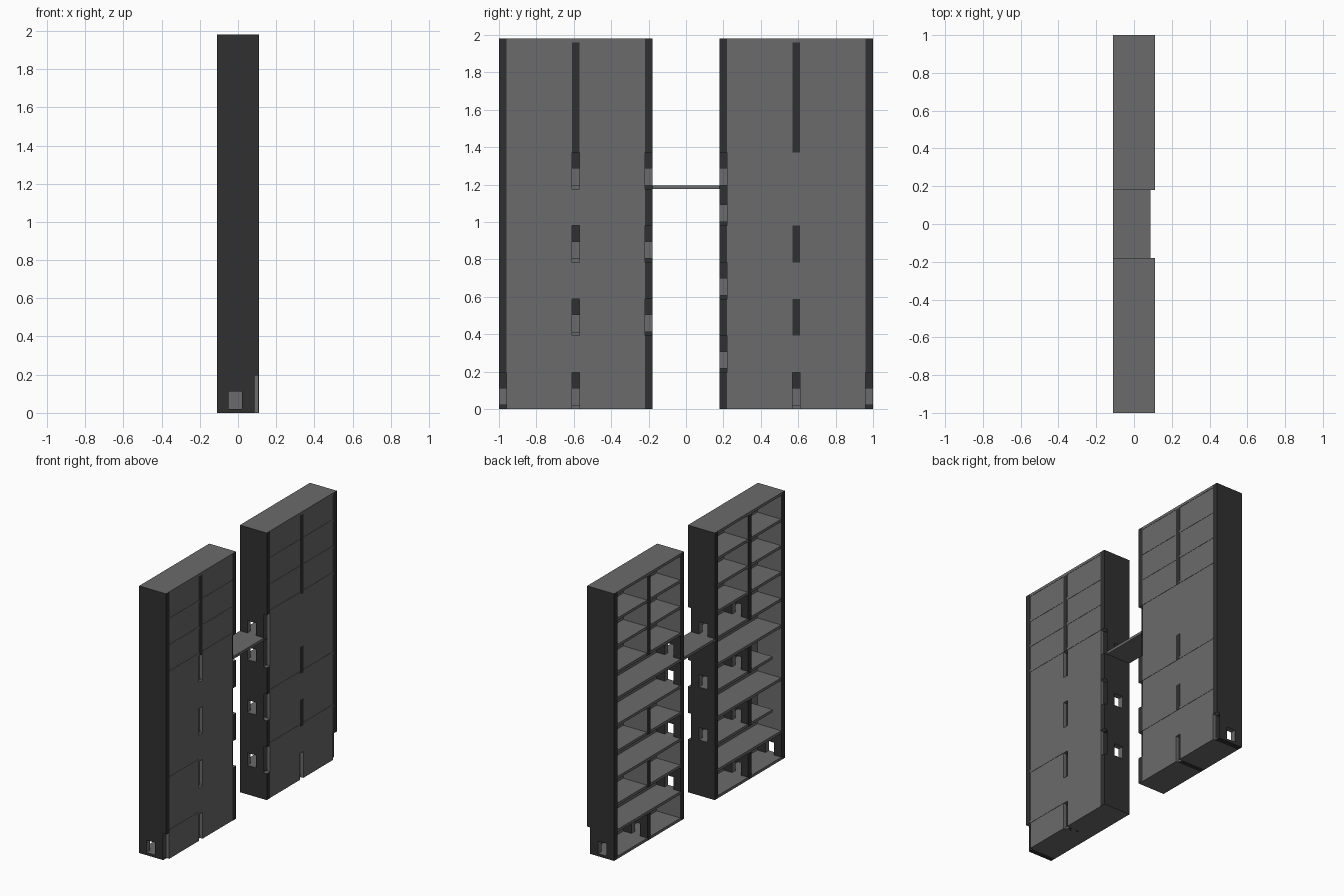
import bpy, bmesh

if "Cube" in bpy.data.objects:
    bpy.data.objects.remove(bpy.data.objects["Cube"])

P, T = 0.196, 0.02            # storey pitch, slab thickness
X0, XP, X1 = -0.11, 0.087, 0.11   # open side, panel inside, panel outside
TOP = 1.98


def material(name, v):
    m = bpy.data.materials.new(name)
    m.diffuse_color = (v, v, v, 1)
    m.use_nodes = True
    m.node_tree.nodes["Principled BSDF"].inputs["Base Color"].default_value = m.diffuse_color
    return m


GREY = material("mid grey", 0.145)
DARK = material("charcoal", 0.03)


def finish(name, bm, rule=None):
    bm.normal_update()
    me = bpy.data.meshes.new(name)
    if rule:
        for f in bm.faces:
            f.material_index = 1 if rule(f) else 0
    bm.to_mesh(me)
    bm.free()
    me.materials.append(GREY)
    me.materials.append(DARK)
    ob = bpy.data.objects.new(name, me)
    bpy.context.collection.objects.link(ob)
    return ob


def add_box(bm, x0, x1, y0, y1, z0, z1):
    y0, y1 = min(y0, y1), max(y0, y1)
    vs = bmesh.ops.create_cube(bm, size=1)["verts"]
    for v in vs:
        v.co.x = x0 if v.co.x < 0 else x1
        v.co.y = y0 if v.co.y < 0 else y1
        v.co.z = z0 if v.co.z < 0 else z1


def add_door_ring(bm, y0, y1, z0, z1):
    """Wall piece with a doorway; its back edge stays open behind the panel.
    Returns the jamb faces."""
    outer = [(X0, z0), (XP, z0), (XP, z1), (X0, z1)]
    inner = [(-0.05, z0 + T), (0.02, z0 + T), (0.02, z0 + 0.112), (-0.05, z0 + 0.112)]
    a, b, c, d = [[bm.verts.new((x, y, z)) for x, z in pts]
                  for pts, y in ((outer, y0), (outer, y1), (inner, y0), (inner, y1))]
    jambs = []
    for i in range(4):
        j = (i + 1) % 4
        bm.faces.new((a[i], a[j], c[j], c[i]))
        bm.faces.new((b[j], b[i], d[i], d[j]))
        jambs.append(bm.faces.new((c[i], c[j], d[j], d[i])))
        if i != 1:
            bm.faces.new((a[j], a[i], b[i], b[j]))
    return jambs


def wall(name, yc, levels, doors, outward=0):
    """Cross wall made of plain runs and door pieces, inner faces grey."""
    y0, y1 = yc - 0.02, yc + 0.02
    bm = bmesh.new()
    run = []
    for k in range(11):
        plain = k in levels and k not in doors
        if plain:
            run.append(k)
        elif run:
            end = TOP if run[-1] == 9 and outward else P * (run[-1] + 1)
            add_box(bm, X0, X1, y0, y1, P * run[0], end)
            run = []
    bm.normal_update()
    grey = {f for f in bm.faces if abs(f.normal.z) > 0.5
            or (abs(f.normal.y) > 0.5 and f.normal.y * outward <= 0)}
    for k in doors:
        grey.update(add_door_ring(bm, y0, y1, P * k, P * (k + 1)))
    finish(name, bm, lambda f: f not in grey)


def tower(name, s, mid_levels, mid_doors, core_doors, lined, half_lined, short):
    every = range(10)
    wall(name + "_outer_wall", s * 0.98, every, [0], s)
    wall(name + "_core_wall", s * 0.20, every, core_doors, -s)
    wall(name + "_middle_wall", s * 0.59, mid_levels, mid_doors)

    # back panel with slots where the middle wall passes
    bm = bmesh.new()
    add_box(bm, XP, 0.108, s * 0.22, s * 0.57, 0, 1.96)
    add_box(bm, XP, 0.108, s * 0.61, s * 0.96, 0, 1.96)
    for k in every:
        if k not in mid_levels:
            add_box(bm, XP, 0.108, s * 0.57, s * 0.61, P * k, P * (k + 1))
    finish(name + "_back_panel", bm)

    # floor slabs
    bm = bmesh.new()
    for k in range(11):
        z = P * k
        front = -0.108 if 0 < k < 10 else X0
        deep = X1 if k in lined else XP
        far = 0.86 if k in short else 0.96
        if k in half_lined:
            add_box(bm, front, XP, s * 0.22, s * 0.61, z, z + T)
            add_box(bm, front, X1, s * 0.61, s * 0.96, z, z + T)
        elif k in mid_levels and k - 1 in mid_levels:
            add_box(bm, front, deep, s * 0.22, s * 0.57, z, z + T)
            add_box(bm, front, deep, s * 0.61, s * far, z, z + T)
        else:
            add_box(bm, front, deep, s * 0.22, s * far, z, z + T)
    finish(name + "_floors", bm)


tower("left_tower", -1, [0, 2, 4, 6, 7, 8, 9], [0, 2, 4, 6], [2, 4, 6],
      [7, 8, 9, 10], [1, 3], [2, 4])
tower("right_tower", 1, [0, 2, 4, 7, 8, 9], [0], [1, 3, 5, 6],
      [2, 4, 7, 8, 9, 10], [], [])

# walkway joining the towers
bm = bmesh.new()
add_box(bm, X0, XP, -0.18, 0.18, P * 6, P * 6 + T)
finish("bridge", bm)
